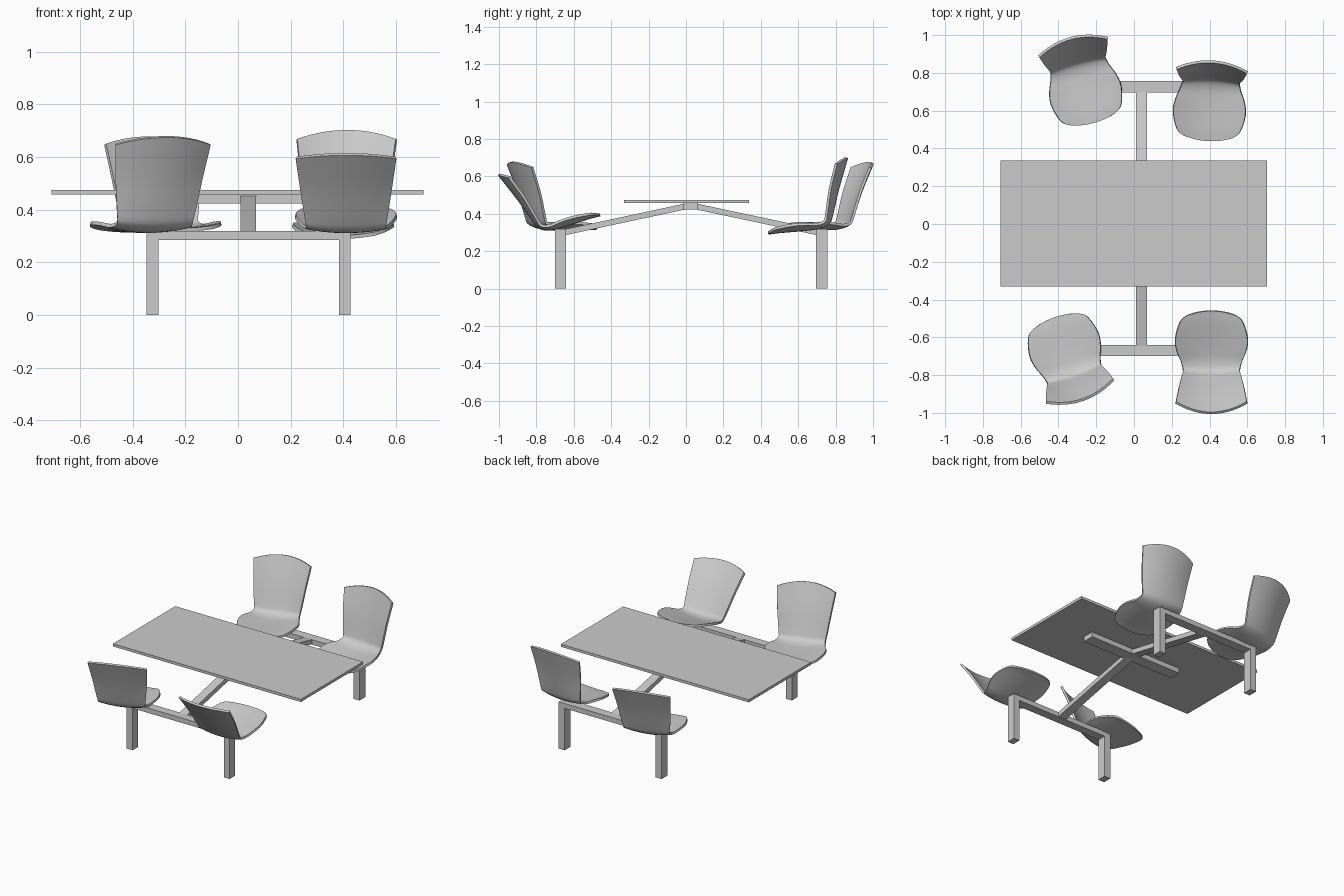
import bpy, bmesh
from math import radians
from mathutils import Matrix, Vector

if "Cube" in bpy.data.objects:
    bpy.data.objects.remove(bpy.data.objects["Cube"])


def prism(name, axis, profile, lo, hi):
    """Extrude a flat profile along x (profile in y,z) or y (profile in x,z)."""
    def place(p, d):
        return (d, p[0], p[1]) if axis == 'x' else (p[0], d, p[1])
    bm = bmesh.new()
    a = [bm.verts.new(place(p, lo)) for p in profile]
    b = [bm.verts.new(place(p, hi)) for p in profile]
    n = len(profile)
    bm.faces.new(a)
    bm.faces.new(b[::-1])
    for i in range(n):
        j = (i + 1) % n
        bm.faces.new((a[i], a[j], b[j], b[i]))
    bmesh.ops.recalc_face_normals(bm, faces=bm.faces)
    me = bpy.data.meshes.new(name)
    bm.to_mesh(me)
    bm.free()
    ob = bpy.data.objects.new(name, me)
    bpy.context.collection.objects.link(ob)
    return ob


def rect(a0, a1, b0, b1):
    return [(a0, b0), (a1, b0), (a1, b1), (a0, b1)]


# Table top and the bar under it
prism("table_top", 'x', rect(-0.332, 0.337, 0.457, 0.475), -0.708, 0.705)
prism("top_support_bar", 'x', rect(-0.016, 0.064, 0.424, 0.457), -0.31, 0.39)

# U-shaped leg frames, front and back
frame = [(-0.347, 0), (-0.302, 0), (-0.302, 0.285), (0.383, 0.285),
         (0.383, 0), (0.427, 0), (0.427, 0.318), (-0.347, 0.318)]
prism("front_leg_frame", 'y', frame, -0.70, -0.641)
prism("back_leg_frame", 'y', frame, 0.695, 0.757)

# Sloping arms joining the frames to the table
prism("front_arm", 'x', [(0.0, 0.456), (-0.645, 0.318), (-0.645, 0.286), (0.0, 0.424)], 0.01, 0.069)
prism("back_arm", 'x', [(0.05, 0.456), (0.70, 0.318), (0.70, 0.286), (0.05, 0.424)], 0.01, 0.069)

# Seat shell stations, front lip to back top: y, z, half width, side curl, edge arch
STATIONS = [
    (0.308, 0.000, 0.080, 0.004, 0.008),
    (0.290, 0.000, 0.130, 0.010, 0.006),
    (0.250, 0.000, 0.168, 0.020, 0.0),
    (0.160, -0.004, 0.192, 0.030, 0.0),
    (0.090, -0.006, 0.183, 0.028, 0.0),
    (0.030, -0.004, 0.161, 0.018, 0.0),
    (-0.020, 0.015, 0.150, 0.015, 0.0),
    (-0.045, 0.065, 0.156, 0.020, -0.003),
    (-0.092, 0.190, 0.172, 0.030, -0.015),
    (-0.160, 0.348, 0.189, 0.035, -0.045),
]


def spline(points, steps):
    """Catmull-Rom through the stations."""
    pts = [Vector(p) for p in points]
    pts = [2 * pts[0] - pts[1]] + pts + [2 * pts[-1] - pts[-2]]
    out = []
    for i in range(1, len(pts) - 2):
        p0, p1, p2, p3 = pts[i - 1:i + 3]
        for k in range(steps):
            t = k / steps
            out.append(0.5 * (2 * p1 + (p2 - p0) * t + (2 * p0 - 5 * p1 + 4 * p2 - p3) * t * t
                              + (3 * p1 - p0 - 3 * p2 + p3) * t ** 3))
    return out + [pts[-2]]


def shell_mesh(cols=14):
    rows = spline(STATIONS, 3)
    bm = bmesh.new()
    grid = []
    for i, r in enumerate(rows):
        a, b = rows[max(i - 1, 0)], rows[min(i + 1, len(rows) - 1)]
        t = Vector((b[0] - a[0], b[1] - a[1])).normalized()
        line = []
        for c in range(cols + 1):
            u = 2 * c / cols - 1
            along, up = r[4] * u * u, r[3] * u * u
            line.append(bm.verts.new((u * r[2], r[0] + t.x * along + t.y * up,
                                      r[1] + t.y * along - t.x * up)))
        grid.append(line)
    for g, h in zip(grid, grid[1:]):
        for c in range(cols):
            bm.faces.new((g[c], g[c + 1], h[c + 1], h[c]))
    bmesh.ops.recalc_face_normals(bm, faces=bm.faces)
    me = bpy.data.meshes.new("seat_shell")
    bm.to_mesh(me)
    bm.free()
    return me


# Four seats: position of the bend, turn about z, backward tilt
SEATS = {
    "front_right_seat": ((0.41, -0.757, 0.315), 0, 14.8),
    "front_left_seat": ((-0.32, -0.785, 0.326), 19, -1),
    "back_right_seat": ((0.408, 0.745, 0.335), 176.6, -7.3),
    "back_left_seat": ((-0.294, 0.832, 0.326), 195, -0.5),
}
for name, (pos, yaw, tilt) in SEATS.items():
    ob = bpy.data.objects.new(name, shell_mesh())
    bpy.context.collection.objects.link(ob)
    ob.matrix_world = (Matrix.Translation(pos) @ Matrix.Rotation(radians(yaw), 4, 'Z')
                       @ Matrix.Rotation(radians(tilt), 4, 'X'))
    mod = ob.modifiers.new("thickness", 'SOLIDIFY')
    mod.thickness = 0.014
    mod.offset = 0
    bpy.ops.object.select_all(action='DESELECT')
    ob.select_set(True)
    bpy.context.view_layer.objects.active = ob
    bpy.ops.object.modifier_apply(modifier="thickness")
    bpy.ops.object.shade_smooth_by_angle(angle=radians(40))
